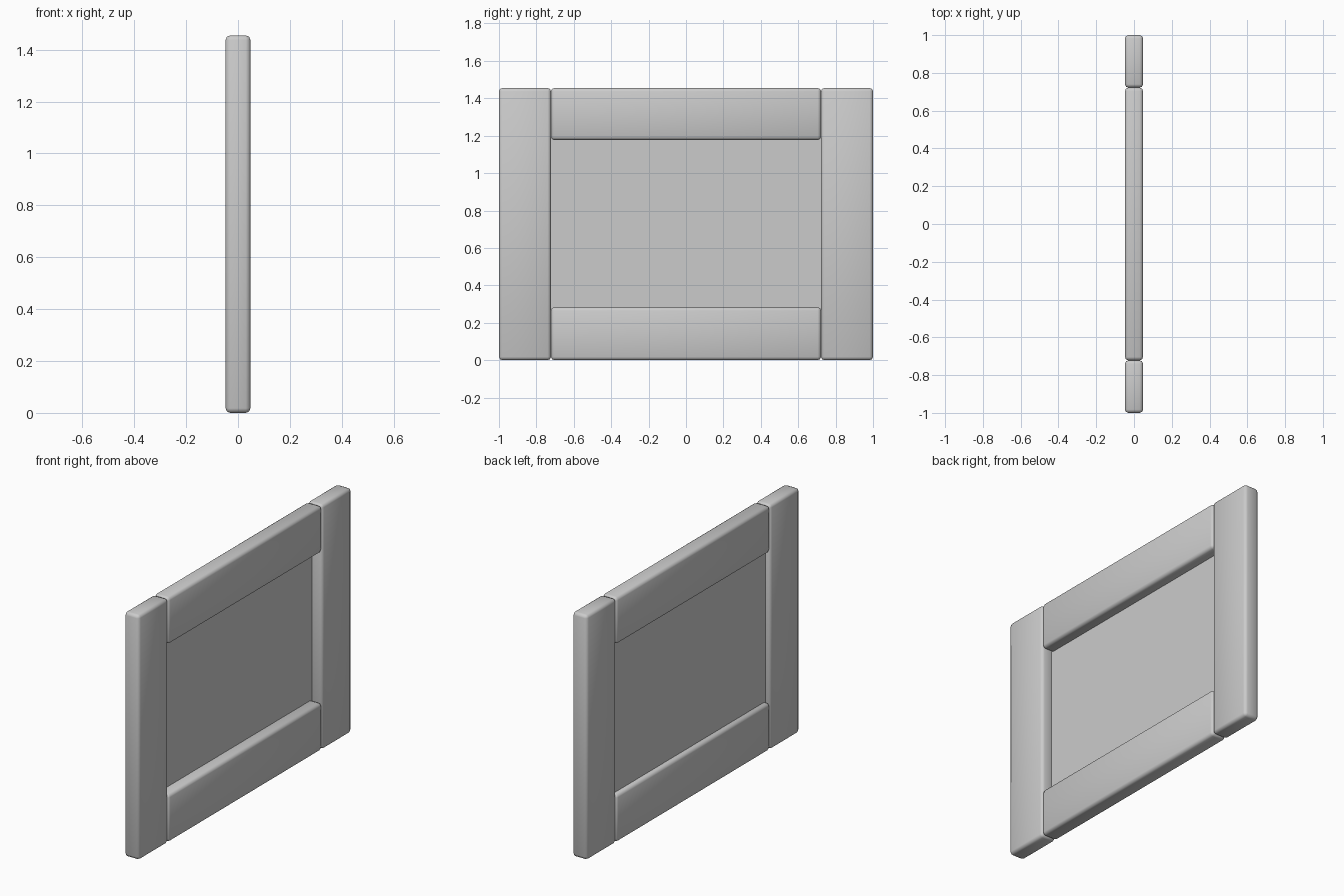
import bpy, bmesh

if "Cube" in bpy.data.objects:
    bpy.data.objects.remove(bpy.data.objects["Cube"])

BEVEL = 0.018
HALF_T = 0.048   # half thickness of the frame
H = 1.455        # overall height
W = 0.278        # width of each frame board


def board(name, y0, y1, z0, z1):
    """Softly bevelled board spanning the frame thickness."""
    bm = bmesh.new()
    bmesh.ops.create_cube(bm, size=1)
    for v in bm.verts:
        v.co = (v.co.x * 2 * HALF_T,
                (y0 + y1) / 2 + v.co.y * (y1 - y0),
                (z0 + z1) / 2 + v.co.z * (z1 - z0))
    bmesh.ops.bevel(bm, geom=bm.edges[:], offset=BEVEL, segments=2,
                    profile=0.5, affect='EDGES')
    for f in bm.faces:
        f.smooth = True
    me = bpy.data.meshes.new(name)
    bm.to_mesh(me)
    bm.free()
    ob = bpy.data.objects.new(name, me)
    bpy.context.collection.objects.link(ob)
    return ob


# Upright stiles at both ends
board("front_stile", -1, -1 + W, 0, H)
board("back_stile", 1 - W, 1, 0, H)

# Horizontal rails between the stiles
inner = 1 - W
board("bottom_rail", -inner, inner, 0, W + 0.005)
board("top_rail", -inner, inner, H - W, H)

# Thin recessed panel, set slightly towards -x
bpy.ops.mesh.primitive_plane_add(size=1, location=(-0.019, 0, H / 2),
                                 rotation=(0, 1.5707963, 0))
panel = bpy.context.object
panel.name = "inset_panel"
panel.scale = (H - 2 * W + 0.04, 2 * inner + 0.04, 1)
